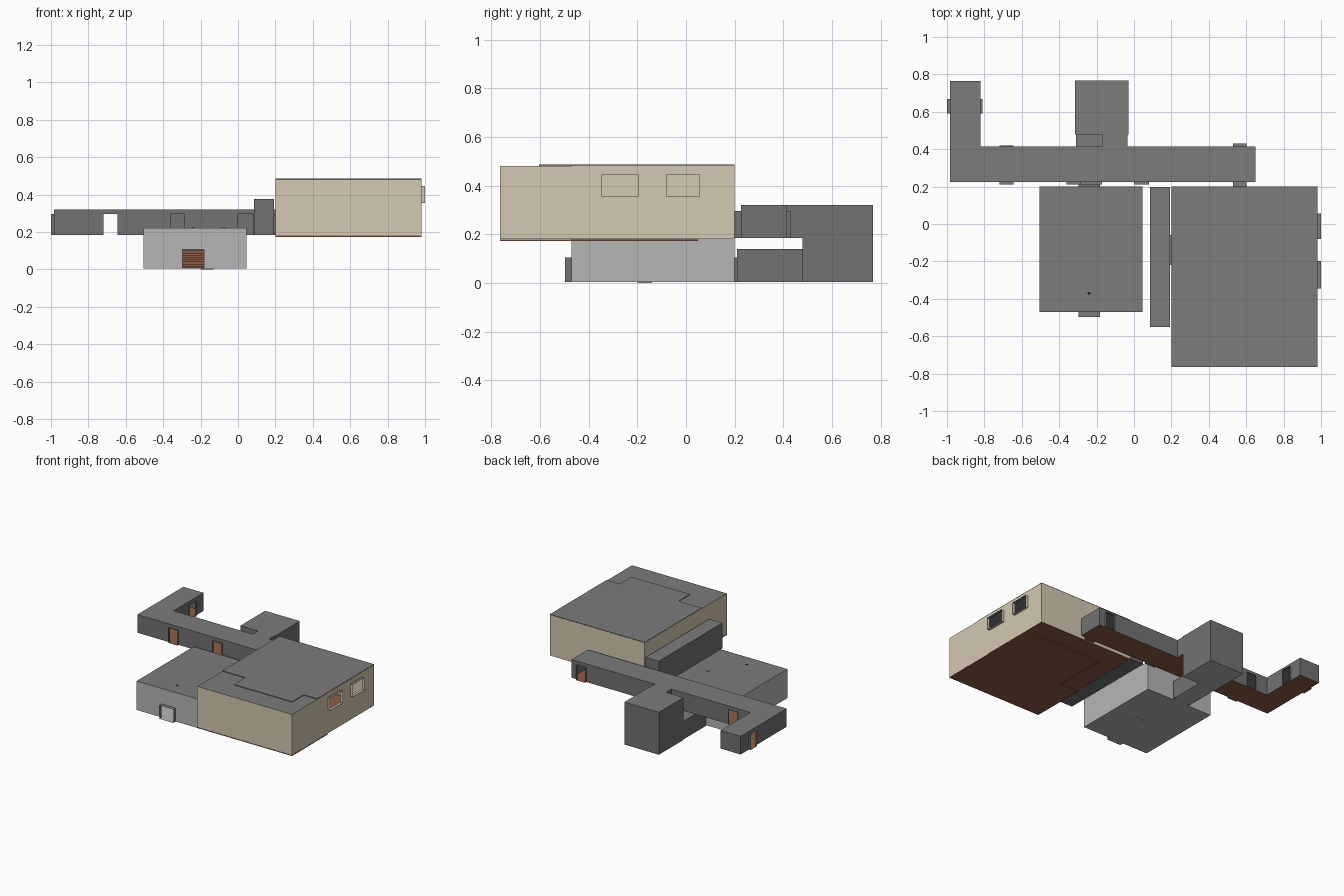
import bpy, bmesh

if "Cube" in bpy.data.objects:
    bpy.data.objects.remove(bpy.data.objects["Cube"])


def material(name, r, g, b):
    m = bpy.data.materials.new(name)
    lin = [((c / 255 + 0.055) / 1.055) ** 2.4 for c in (r, g, b)]
    m.diffuse_color = (*lin, 1)
    m.use_nodes = True
    m.node_tree.nodes["Principled BSDF"].inputs["Base Color"].default_value = m.diffuse_color
    return m


BEIGE = material("beige wall", 212, 200, 177)
LIGHT = material("light grey", 182, 182, 182)
ROOF = material("roof grey", 124, 124, 124)
WALL = material("dark grey wall", 114, 114, 114)
BROWN = material("brown floor", 140, 92, 71)
BLACK = material("black fitting", 30, 30, 30)


def finish(name, bm, mats):
    me = bpy.data.meshes.new(name)
    bm.to_mesh(me)
    bm.free()
    for m in mats:
        me.materials.append(m)
    ob = bpy.data.objects.new(name, me)
    bpy.context.collection.objects.link(ob)
    return ob


def panel(bm, axis, pos, rect, holes, mat, out):
    """Flat panel across one axis, split into cells, leaving holes (u0, u1, v0, v1) open."""
    us = sorted({rect[0], rect[1], *[u for h in holes for u in h[:2]]})
    vs = sorted({rect[2], rect[3], *[v for h in holes for v in h[2:]]})
    for u0, u1 in zip(us, us[1:]):
        for v0, v1 in zip(vs, vs[1:]):
            cu, cv = (u0 + u1) / 2, (v0 + v1) / 2
            if any(h[0] < cu < h[1] and h[2] < cv < h[3] for h in holes):
                continue
            corners = []
            for u, v in ((u0, v0), (u1, v0), (u1, v1), (u0, v1)):
                c = [u, v]
                c.insert(axis, pos)
                corners.append(bm.verts.new(c))
            f = bm.faces.new(corners)
            f.material_index = mat
            f.normal_update()
            if f.normal[axis] * out < 0:
                f.normal_flip()


SIDES = {"left": (0, 0), "right": (0, 1), "front": (1, 0),
         "back": (1, 1), "floor": (2, 0), "roof": (2, 1)}


def room(name, x, y, z, mats, holes={}, skip=()):
    """Hollow room; mats are wall, roof and floor."""
    bm = bmesh.new()
    ext = (x, y, z)
    for side, (axis, end) in SIDES.items():
        if side in skip:
            continue
        a, b = [ext[i] for i in range(3) if i != axis]
        mat = {"roof": 1, "floor": 2}.get(side, 0)
        panel(bm, axis, ext[axis][end], (*a, *b), holes.get(side, []), mat, 1 if end else -1)
    bmesh.ops.remove_doubles(bm, verts=bm.verts, dist=1e-5)
    return finish(name, bm, mats)


def box(name, x, y, z, mat):
    return room(name, x, y, z, [mat] * 3)


GREY = [WALL, ROOF, BROWN]
Z0, Z1, ZD = 0.185, 0.32, 0.295      # upper corridor floor, ceiling and door head

# Long corridor with its doorways
front_doors = [(-0.718, -0.645), (-0.36, -0.285), (0.0, 0.08), (0.528, 0.602)]
back_doors = [(-0.718, -0.645), (0.528, 0.602)]
room("long_corridor", (-0.985, 0.65), (0.225, 0.415), (Z0, Z1), GREY, {
    "front": [(*d, Z0, ZD) for d in front_doors],
    "back": [(*d, Z0, ZD) for d in back_doors]
    + [(-0.17, -0.035, Z0, Z1), (-0.985, -0.82, Z0, Z1)]})
for d in front_doors:
    depth = 0.2 if d[0] > 0.5 else 0.212
    room("front_door_frame", d, (depth, 0.225), (Z0, ZD), GREY, skip=("front", "back"))
for d in back_doors:
    room("back_door_frame", d, (0.415, 0.43 if d[0] > 0 else 0.421), (Z0, ZD), GREY,
         skip=("front", "back"))

# Side arm at the left end
arm_door = [(0.592, 0.667, Z0, ZD)]
room("corridor_arm", (-0.985, -0.82), (0.415, 0.765), (Z0, Z1), GREY,
     {"left": arm_door, "right": arm_door}, skip=("front",))
for side, x in (("left", (-1.0, -0.985)), ("right", (-0.82, -0.81))):
    room(side + "_arm_door_frame", x, (0.592, 0.667), (Z0, ZD), GREY, skip=("left", "right"))

# Stair tower and its lower and upper links
TOWER = [WALL, ROOF, LIGHT]
room("stair_tower", (-0.315, -0.03), (0.478, 0.768), (0.005, Z1), TOWER, {
    "front": [(-0.31, -0.17, 0.005, 0.14), (-0.17, -0.035, Z0, Z1)]})
room("lower_link", (-0.31, -0.17), (0.21, 0.478), (0.005, 0.14), TOWER,
     {"front": [(-0.298, -0.183, 0.005, 0.105)]}, skip=("back",))
room("upper_link", (-0.17, -0.035), (0.415, 0.478), (Z0, Z1), GREY, skip=("front", "back"))

# Two flights of stairs with a landing
for i in range(8):
    y = 0.49 + i * 0.021
    box("lower_step", (-0.31, -0.172), (y, y + 0.021), (0.006, 0.006 + (i + 1) * 0.0118), BROWN)
for i in range(7):
    y = 0.658 - i * 0.0255
    top = 0.1 + (i + 1) * 0.012
    box("upper_step", (-0.168, -0.035), (y - 0.0255, y), (top - 0.02, top), BROWN)
box("stair_landing", (-0.31, -0.035), (0.658, 0.764), (0.08, 0.1), BROWN)

# Lower room with front and back doorways
low_door = (-0.298, -0.183, 0.005, 0.105)
room("lower_room", (-0.505, 0.045), (-0.47, 0.2), (0.005, 0.22), [LIGHT, ROOF, LIGHT],
     {"front": [low_door], "back": [low_door]})
for name, y in (("entrance_frame", (-0.498, -0.47)), ("inner_door_frame", (0.2, 0.21))):
    room(name, low_door[:2], y, low_door[2:], [WALL, ROOF, LIGHT], skip=("front", "back"))
box("floor_drain", (-0.2, -0.13), (-0.2, -0.14), (0.0, 0.005), LIGHT)

# Small round ceiling fittings
for x, y, r in ((-0.24, -0.37, 0.008), (-0.08, -0.14, 0.012)):
    bm = bmesh.new()
    bmesh.ops.create_cone(bm, cap_ends=True, segments=10, radius1=r, radius2=r, depth=0.004)
    bmesh.ops.translate(bm, verts=bm.verts, vec=(x, y, 0.2205))
    finish("ceiling_fitting", bm, [BLACK if r < 0.01 else ROOF])

# Narrow passage beside the large hall
room("narrow_passage", (0.085, 0.193), (-0.55, 0.198), (Z0, 0.375), [WALL, ROOF, WALL],
     {"right": [(-0.22, -0.06, Z0 + 0.005, ZD)]})
room("passage_door_frame", (0.193, 0.2), (-0.22, -0.06), (Z0 + 0.005, ZD), GREY,
     skip=("left", "right"))

# Large hall with two windows, a dividing wall and a stepped roof
windows = [(-0.345, -0.197, 0.355, 0.445), (-0.08, 0.055, 0.355, 0.445)]
room("large_hall", (0.2, 0.98), (-0.765, 0.2), (0.18, 0.481), [BEIGE, ROOF, BROWN], {
    "right": windows,
    "left": [(-0.22, -0.06, Z0 + 0.005, ZD)],
    "back": [(0.528, 0.602, Z0, ZD)]})
for w in windows:
    room("window_frame", (0.98, 1.0), w[:2], w[2:], [BEIGE, ROOF, BEIGE], skip=("left", "right"))
bm = bmesh.new()
panel(bm, 1, -0.47, (0.2, 0.98, 0.18, 0.481), [(0.39, 0.87, 0.18, 0.4)], 0, 1)
finish("dividing_wall", bm, [BEIGE])
box("rear_roof", (0.2, 0.98), (-0.47, 0.2), (0.4812, 0.486), ROOF)
box("roof_alcove", (0.39, 0.87), (-0.605, -0.47), (0.4812, 0.486), ROOF)

# Timber floor slabs under the hall
box("front_floor_slab", (0.2, 0.98), (-0.765, -0.35), (0.172, 0.1798), BROWN)
box("rear_floor_slab", (0.35, 0.92), (-0.35, 0.05), (0.172, 0.1798), BROWN)
